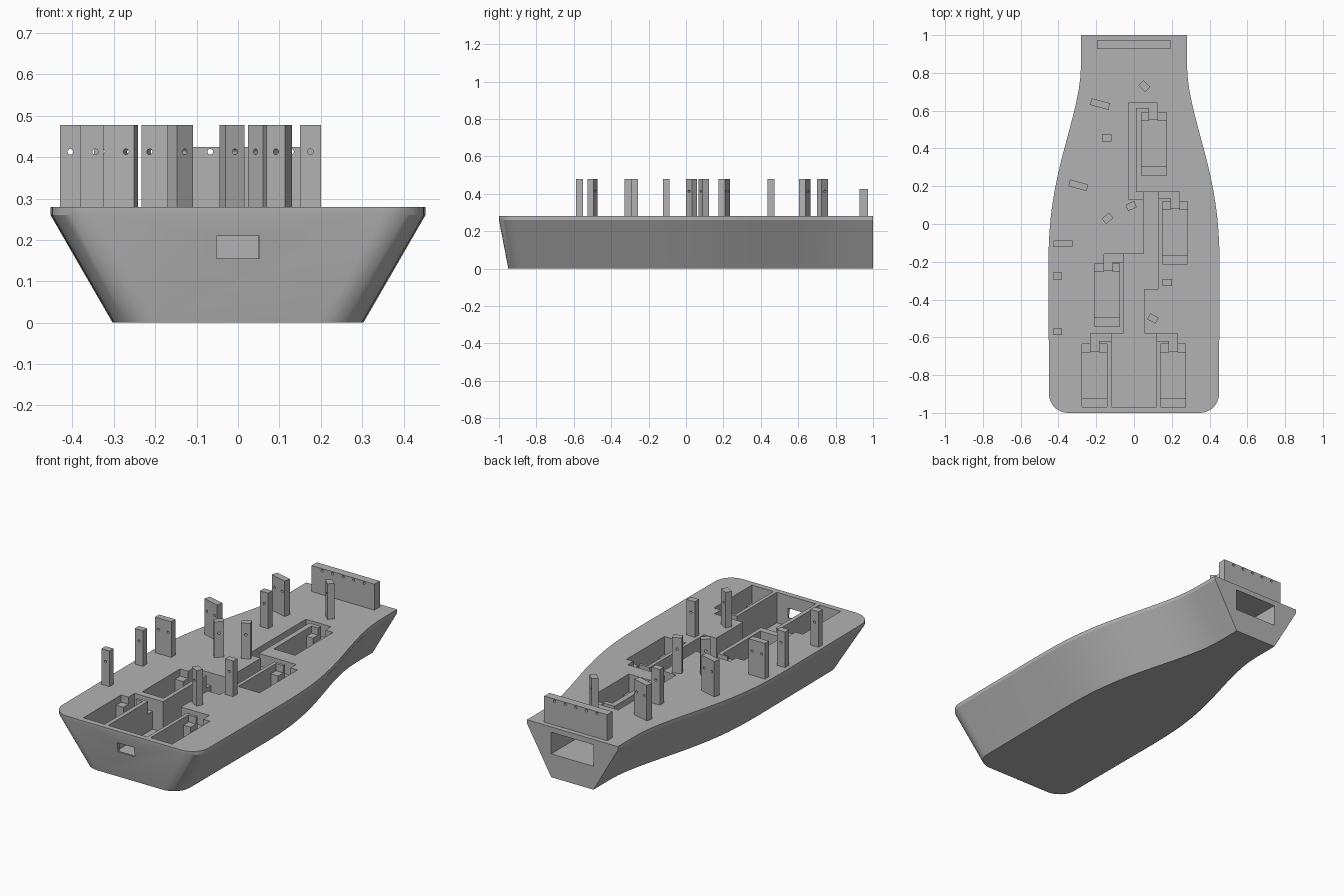
import bpy, bmesh, math
from mathutils import Matrix

cube = bpy.data.objects.get("Cube")
if cube:
    bpy.data.objects.remove(cube, do_unlink=True)

grey = bpy.data.materials.new("plain grey")
grey.use_nodes = True
colour = (0.45, 0.45, 0.45, 1)
grey.diffuse_color = colour
grey.node_tree.nodes["Principled BSDF"].inputs["Base Color"].default_value = colour

DECK = 0.28
FLOOR, BAY, SHELF, WIRE = 0.11, 0.13, 0.18, 0.21


def make(name, bm):
    bmesh.ops.recalc_face_normals(bm, faces=bm.faces)
    mesh = bpy.data.meshes.new(name)
    bm.to_mesh(mesh)
    bm.free()
    mesh.materials.append(grey)
    ob = bpy.data.objects.new(name, mesh)
    bpy.context.collection.objects.link(ob)
    return ob


def box(name, x0, x1, y0, y1, z0, z1):
    bm = bmesh.new()
    m = Matrix.Translation(((x0 + x1) / 2, (y0 + y1) / 2, (z0 + z1) / 2))
    m = m @ Matrix.Diagonal((x1 - x0, y1 - y0, z1 - z0, 1))
    bmesh.ops.create_cube(bm, size=1, matrix=m)
    return make(name, bm)


def carve(ob, cutters):
    """Cut all cutters out of the object, bake the result, remove the cutters."""
    for c in cutters:
        c.hide_render = True
        mod = ob.modifiers.new("cut", 'BOOLEAN')
        mod.operation, mod.solver, mod.object = 'DIFFERENCE', 'EXACT', c
    dg = bpy.context.evaluated_depsgraph_get()
    mesh = bpy.data.meshes.new_from_object(ob.evaluated_get(dg))
    ob.modifiers.clear()
    ob.data = mesh
    for c in cutters:
        bpy.data.objects.remove(c, do_unlink=True)


# Hull: half outline from the blunt front round to the narrow back
half = []
for i in range(9):
    a = math.radians(-90 + i * 90 / 8)
    half.append((0.35 + 0.1 * math.cos(a), -0.9 + 0.1 * math.sin(a)))
half.append((0.453, -0.25))
for i in range(1, 17):
    t = i / 16
    ease = t ** 1.35
    ease = ease * ease * (3 - 2 * ease)
    half.append((0.453 - 0.173 * ease, -0.25 + 1.1 * t))
half.append((0.28, 1.0))
outline = half + [(-x, y) for x, y in reversed(half)]

bm = bmesh.new()
rings = []
for z, inset in ((0, 0.15), (0.26, 0), (DECK, 0)):
    k = inset / 6
    rings.append([bm.verts.new((x - math.copysign(inset, x), y * (1 - k) + k, z))
                  for x, y in outline])
n = len(outline)
for low, high in zip(rings, rings[1:]):
    for i in range(n):
        j = (i + 1) % n
        bm.faces.new((low[i], low[j], high[j], high[i]))
bm.faces.new(rings[0])
bm.faces.new(rings[-1])
hull = make("hull", bm)

cuts = []


def cut(x0, x1, y0, y1, z0, z1=0.35):
    cuts.append(box("cutter", x0, x1, y0, y1, z0, z1))


# Central trough, in overlapping lengths
cut(-0.12, 0.12, -0.97, -0.58, FLOOR)
cut(-0.055, 0.055, -0.60, -0.16, FLOOR)
cut(0.0, 0.13, -0.345, -0.16, FLOOR)
cut(0.05, 0.13, -0.20, 0.17, FLOOR)

# Wire channels leading to the bays
cut(-0.03, 0.06, 0.13, 0.17, WIRE)
cut(-0.03, 0.01, 0.13, 0.64, WIRE)
cut(-0.03, 0.125, 0.615, 0.64, WIRE)
cut(0.12, 0.24, 0.135, 0.17, WIRE)
cut(-0.16, -0.05, -0.20, -0.16, WIRE)
cut(0.11, 0.23, -0.62, -0.58, WIRE)
cut(-0.23, -0.11, -0.62, -0.58, WIRE)

# Bays: left edge, back edge, slot position
bays = ((0.04, 0.59, 0.08, 0.63), (0.15, 0.12, 0.195, 0.15),
        (-0.21, -0.21, -0.16, -0.18), (0.14, -0.635, 0.185, -0.60),
        (-0.275, -0.635, -0.23, -0.60))
for x, y, slot, slot_y in bays:
    cut(x, x + 0.132, y - 0.285, y, BAY)
    cut(x, x + 0.132, y - 0.333, y - 0.28, SHELF)
    cut(slot, slot + 0.045, y - 0.02, slot_y, WIRE)

# Front window and back tunnel
cut(-0.052, 0.052, -1.1, -0.95, 0.155, 0.21)
cut(-0.13, 0.13, 0.66, 1.1, 0.13, 0.25)
carve(hull, cuts)

# Clamp blocks at the back corners of each bay
for i, (x, y, slot, slot_y) in enumerate(bays):
    for side, x0, x1 in (("right", x, slot), ("left", slot + 0.045, x + 0.132)):
        box(f"bay_{i + 1}_{side}_block", x0, x1, y - 0.045, y, BAY, 0.24)
    box(f"bay_{i + 1}_slot_sill", slot, slot + 0.045, y - 0.04, y, BAY, WIRE)


def post(name, x, y, width, depth, turn, top, holes):
    """Upright plate with a row of round holes near the top."""
    ob = box(name, -width / 2, width / 2, -depth / 2, depth / 2, DECK, top)
    drills = []
    for h in holes:
        bm = bmesh.new()
        m = Matrix.Translation((h, 0, 0.413)) @ Matrix.Rotation(math.pi / 2, 4, 'X')
        bmesh.ops.create_cone(bm, cap_ends=True, segments=16, radius1=0.007,
                              radius2=0.007, depth=0.2, matrix=m)
        drills.append(make("drill", bm))
    carve(ob, drills)
    ob.location = (x, y, 0)
    ob.rotation_euler.z = math.radians(turn)


narrow = ((0.055, 0.73, -45), (-0.145, 0.455, 0), (-0.015, 0.095, 25),
          (-0.14, 0.03, 40), (-0.405, -0.275, 0), (0.175, -0.31, 0),
          (0.10, -0.50, -28), (-0.405, -0.57, 0))
for i, (x, y, turn) in enumerate(narrow):
    post(f"narrow_post_{i + 1}", x, y, 0.05, 0.036, turn, 0.478, [0])

wide = ((-0.18, 0.635, -15), (-0.295, 0.205, -15), (-0.375, -0.105, 0))
for i, (x, y, turn) in enumerate(wide):
    post(f"wide_post_{i + 1}", x, y, 0.10, 0.036, turn, 0.478, [-0.03, 0.03])

post("back_plate", -0.002, 0.95, 0.388, 0.046, 0, 0.425,
     [i * 0.065 for i in range(-2, 3)])

# Smooth the curved hull sides, keep hard edges
bpy.ops.object.select_all(action='DESELECT')
hull.select_set(True)
bpy.context.view_layer.objects.active = hull
bpy.ops.object.shade_smooth_by_angle(angle=math.radians(25))
